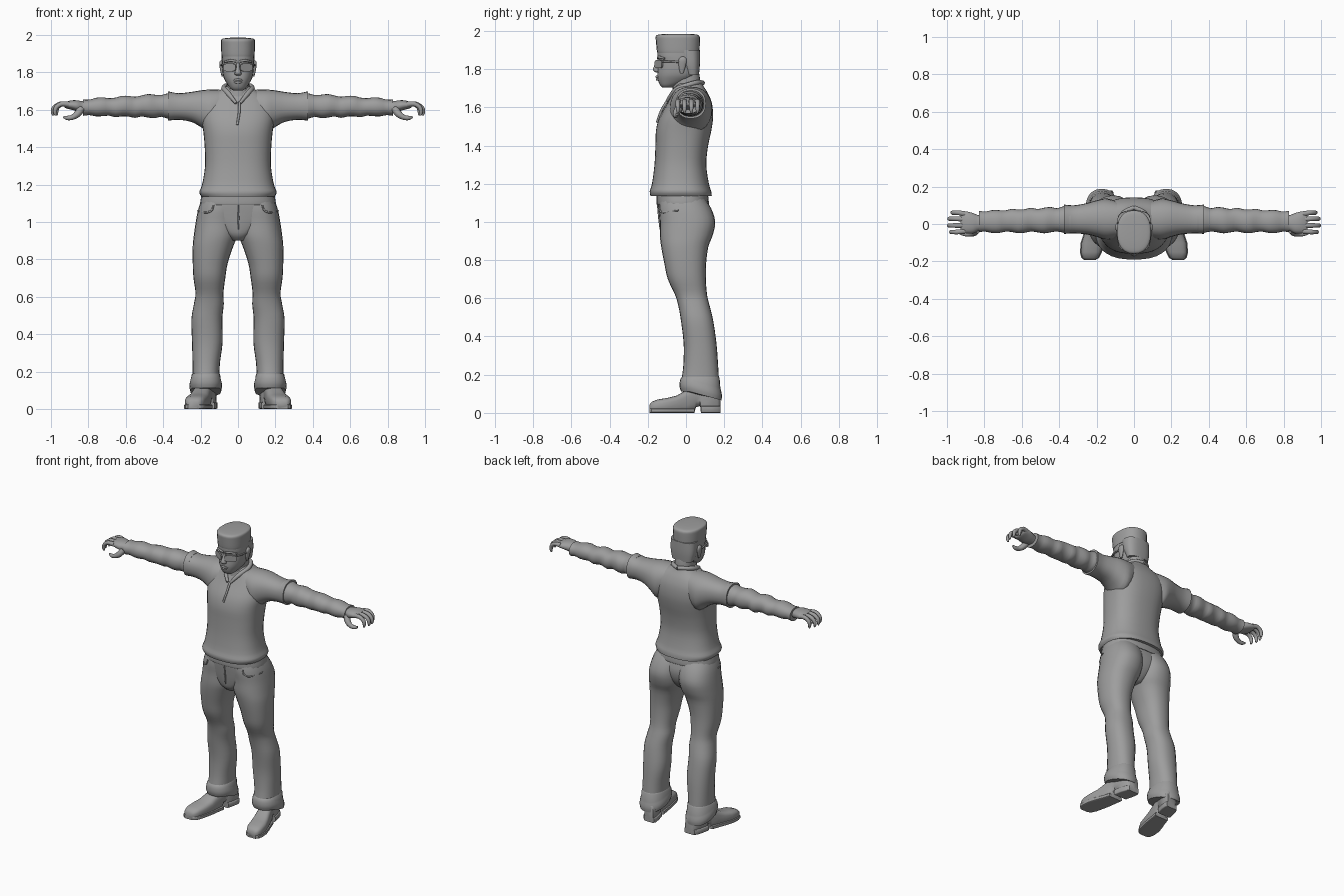
import bpy, bmesh, math
from mathutils import Vector as V

grey = bpy.data.materials.new("plain_grey")
grey.diffuse_color = (0.34, 0.34, 0.34, 1)


def loft(name, rings, seg=24, angle=50):
    """Skin rings of (centre, half axis a, half axis b, roundness power)."""
    bm = bmesh.new()
    loops = []
    for c, a, b, p in rings:
        loop = []
        for i in range(seg):
            t = 2 * math.pi * i / seg
            cs, sn = math.cos(t), math.sin(t)
            u = math.copysign(abs(cs) ** (2 / p), cs)
            w = math.copysign(abs(sn) ** (2 / p), sn)
            loop.append(bm.verts.new(c + a * u + b * w))
        loops.append(loop)
    for l0, l1 in zip(loops, loops[1:]):
        for i in range(seg):
            j = (i + 1) % seg
            bm.faces.new((l0[i], l0[j], l1[j], l1[i]))
    bm.faces.new(loops[0])
    bm.faces.new(loops[-1])
    bmesh.ops.recalc_face_normals(bm, faces=bm.faces)
    me = bpy.data.meshes.new(name)
    bm.to_mesh(me)
    bm.free()
    me.materials.append(grey)
    ob = bpy.data.objects.new(name, me)
    bpy.context.collection.objects.link(ob)
    bpy.ops.object.select_all(action='DESELECT')
    ob.select_set(True)
    bpy.context.view_layer.objects.active = ob
    bpy.ops.object.shade_smooth_by_angle(angle=math.radians(angle))
    return ob


def smooth(rows, n=3):
    """Catmull-Rom interpolation of the table rows."""
    out = []
    for i in range(len(rows) - 1):
        p0, p1 = rows[max(i - 1, 0)], rows[i]
        p2, p3 = rows[i + 1], rows[min(i + 2, len(rows) - 1)]
        for k in range(n):
            t = k / n
            out.append(tuple(b + .5 * t * (c - a + t * (2 * a - 5 * b + 4 * c - d + t * (3 * (b - c) + d - a)))
                             for a, b, c, d in zip(p0, p1, p2, p3)))
    return out + [tuple(rows[-1])]


def upright(name, rows, s=1, p=2.3, n=3, **kw):
    """Rows of (z, x0, x1, y0, y1)."""
    return loft(name, [(V((s * (x0 + x1) / 2, (y0 + y1) / 2, z)), V(((x1 - x0) / 2, 0, 0)),
                        V((0, (y1 - y0) / 2, 0)), p) for z, x0, x1, y0, y1 in smooth(rows, n)], **kw)


def sym(rows):
    return [(z, -w, w, y0, y1) for z, w, y0, y1 in rows]


def sideways(name, rows, s, p=2.2, n=3, **kw):
    """Rows of (x, y0, y1, z0, z1)."""
    return loft(name, [(V((s * x, (y0 + y1) / 2, (z0 + z1) / 2)), V((0, (y1 - y0) / 2, 0)),
                        V((0, 0, (z1 - z0) / 2)), p) for x, y0, y1, z0, z1 in smooth(rows, n)], **kw)


def tube(name, pts, s=1, side=(0, 1, 0), seg=10, n=3):
    """Rows of (x, y, z, radius)."""
    pts = smooth([(s * x, y, z, r) for x, y, z, r in pts], n)
    rings = []
    for i, q in enumerate(pts):
        t = V(pts[min(i + 1, len(pts) - 1)][:3]) - V(pts[max(i - 1, 0)][:3])
        a = t.cross(V(side)).normalized()
        b = t.cross(a).normalized()
        rings.append((V(q[:3]), a * q[3], b * q[3], 2))
    return loft(name, rings, seg)


# Shirt body with loose hem
upright("shirt", sym([
    (1.135, .195, -.185, .135), (1.16, .207, -.19, .132), (1.20, .192, -.178, .12),
    (1.30, .176, -.165, .106), (1.40, .178, -.160, .116), (1.48, .185, -.157, .133),
    (1.55, .195, -.138, .142), (1.62, .190, -.098, .136), (1.67, .155, -.072, .117),
    (1.705, .095, -.06, .095), (1.725, .068, -.05, .085)]), p=2.5, seg=36)

# Neck and open collar
upright("neck", sym([(1.64, .07, -.075, .08), (1.70, .062, -.07, .075),
                     (1.75, .06, -.07, .073), (1.80, .06, -.06, .065)]))
for s, side in ((1, "left"), (-1, "right")):
    tube("collar_" + side, [(0, .088, 1.728, .012), (.055, .06, 1.73, .013), (.076, .005, 1.715, .014),
                            (.055, -.055, 1.69, .014), (.01, -.098, 1.635, .008)], s, (0, 0, 1))
tube("placket", [(.008, -.094, 1.64, .007), (.006, -.128, 1.585, .007), (-.004, -.152, 1.52, .006)],
     side=(1, 0, 0))

# Head with a squared jaw
upright("head", sym([
    (1.703, .026, -.122, -.075), (1.715, .042, -.135, -.045), (1.74, .06, -.146, .02),
    (1.77, .076, -.150, .062), (1.81, .083, -.147, .067), (1.845, .085, -.143, .067),
    (1.87, .086, -.150, .068), (1.92, .085, -.148, .068)]), p=2.35)
# Flat-topped hair: full crown plus the cropped back and sides
upright("hair_top", sym([
    (1.885, .087, -.150, .070), (1.90, .089, -.153, .071), (1.95, .091, -.158, .073),
    (1.972, .090, -.158, .071), (1.981, .078, -.142, .056), (1.985, .04, -.09, .01)]), p=2.35)
upright("hair_back", sym([(1.77, .074, .0, .068), (1.83, .087, -.025, .073), (1.90, .089, -.05, .073)]), p=2.6)

# Nose, lips and brow
upright("nose", sym([(1.782, .009, -.158, -.135), (1.79, .018, -.170, -.13), (1.80, .017, -.173, -.13),
                     (1.825, .010, -.163, -.13), (1.85, .009, -.152, -.13)]), seg=12)
tube("upper_lip", [(-.03, -.138, 1.755, .003), (0, -.154, 1.76, .007), (.03, -.138, 1.755, .003)], side=(0, 0, 1))
tube("lower_lip", [(-.026, -.137, 1.748, .003), (0, -.151, 1.746, .007), (.026, -.137, 1.748, .003)], side=(0, 0, 1))

for s, side in ((1, "left"), (-1, "right")):
    # Spectacles
    d = V((s * .033, .019, 0))
    nrm = V((s * .5, -.86, 0)) * .004
    mid = V((s * .044, -.143, 1.826))
    loft("lens_" + side, [(mid - nrm, d, V((0, 0, .021)), 3.5), (mid + nrm, d, V((0, 0, .021)), 3.5)], 20, 30)
    tube("temple_" + side, [(.074, -.125, 1.84, .005), (.086, -.08, 1.84, .005), (.09, -.02, 1.836, .005)],
         s, (0, 0, 1), 8)
    tube("brow_" + side, [(.008, -.147, 1.858, .006), (.04, -.142, 1.863, .007), (.072, -.112, 1.855, .005)],
         s, (0, 0, 1), 8)
    # Ear
    upright("ear_" + side, [(1.778, .078, .088, -.03, -.015), (1.80, .078, .093, -.036, -.006),
                            (1.84, .078, .100, -.040, .004), (1.858, .08, .098, -.034, 0),
                            (1.865, .082, .09, -.022, -.01)], s, seg=14)

    # Short over-sleeve
    sideways("short_sleeve_" + side, [
        (.06, -.06, .11, 1.56, 1.705), (.14, -.085, .135, 1.47, 1.708), (.195, -.07, .128, 1.505, 1.704),
        (.25, -.056, .112, 1.535, 1.695), (.32, -.050, .10, 1.546, 1.688), (.375, -.053, .104, 1.541, 1.699)],
        s, p=2.3)
    # Wrinkled long sleeve
    rows = []
    for i in range(15):
        t = i / 14
        k = .006 * math.sin(i * 2.3) * (1 - .5 * t)
        j = .005 * math.sin(i * 1.7 + 1)
        rows.append((.34 + .49 * t, -.045 - j, .093 - .025 * t + k,
                     1.555 + .014 * t - k, 1.688 - .032 * t + j))
    sideways("long_sleeve_" + side, rows, s, n=2)

    # Hand with curled fingers and the thumb beneath
    sideways("palm_" + side, [
        (.79, -.032, .045, 1.582, 1.645), (.83, -.036, .047, 1.588, 1.645), (.86, -.050, .058, 1.592, 1.650),
        (.89, -.050, .066, 1.600, 1.650), (.92, -.046, .066, 1.608, 1.642), (.928, -.035, .055, 1.615, 1.635)], s)
    for f, (y, ln) in enumerate(((-.038, .070), (-.007, .082), (.025, .080), (.054, .062))):
        y2 = y * 1.12
        tube("finger_%d_%s" % (f + 1, side), [
            (.905, y, 1.628, .015), (.915 + ln * .4, y2, 1.631, .013), (.915 + ln * .82, y2, 1.612, .012),
            (.91 + ln * .98, y2, 1.586, .010), (.908 + ln * .96, y2, 1.570, .005)], s)
    tube("thumb_" + side, [(.838, -.03, 1.606, .020), (.858, -.047, 1.578, .019), (.885, -.054, 1.560, .014),
                           (.912, -.052, 1.556, .012), (.932, -.048, 1.562, .006)], s)

    # Trouser leg with turned-up cuff
    upright("trouser_leg_" + side, [
        (1.13, -.02, .190, -.135, .095), (1.07, -.012, .212, -.142, .132), (1.00, -.004, .226, -.137, .153),
        (.93, .002, .236, -.137, .140), (.87, .025, .242, -.130, .117), (.78, .055, .242, -.113, .105),
        (.70, .068, .238, -.095, .104), (.62, .078, .227, -.058, .110), (.56, .076, .236, -.040, .124),
        (.48, .084, .249, -.026, .143), (.36, .082, .246, -.012, .160), (.25, .096, .243, -.014, .168),
        (.185, .100, .243, -.022, .172)], s)
    cuff = upright("cuff_" + side, [(.195, .102, .238, -.015, .168), (.175, .092, .252, -.03, .180),
                                    (.14, .085, .260, -.034, .188), (.112, .090, .255, -.026, .186)], s)
    for v in cuff.data.vertices:  # the cuff hangs lower at the heel
        if v.co.z < .18:
            v.co.z -= max(0, v.co.y - .02) * .28
    # Pocket seam
    tube("pocket_seam_" + side, [(.13, -.137, 1.09, .004), (.142, -.137, 1.06, .005),
                                 (.175, -.118, 1.05, .005), (.215, -.04, 1.06, .004)], s, (0, 0, 1), 8)

    # Shoe turned slightly outward: y, centre x, half width, underside, top
    shoe = [(-.192, .236, .026, .004, .042), (-.18, .234, .043, 0, .058), (-.15, .230, .054, 0, .070),
            (-.10, .222, .058, 0, .078), (-.05, .209, .055, 0, .090), (0, .196, .049, 0, .118),
            (.045, .185, .045, .004, .14), (.052, .183, .044, .03, .14), (.074, .178, .043, .036, .14),
            (.078, .176, .045, 0, .14), (.13, .164, .046, 0, .14), (.165, .156, .042, 0, .13),
            (.18, .152, .032, 0, .11)]
    loft("shoe_" + side, [(V((s * cx, y, (z0 + z1) / 2)), V((hw, 0, 0)), V((0, 0, (z1 - z0) / 2)), 3)
                          for y, cx, hw, z0, z1 in shoe])
    # Flat sole that flares past the upper
    for part, sel, h in (("sole", shoe[:7], .024), ("heel", shoe[9:], .036)):
        loft(part + "_" + side, [(V((s * cx, y, h / 2)), V((hw + .005, 0, 0)), V((0, 0, h / 2)), 8)
                                 for y, cx, hw, z0, z1 in sel], 24, 35)

# Trouser seat joining the legs, and waistband
upright("trouser_seat", sym([
    (1.15, .185, -.145, .105), (1.10, .196, -.148, .112), (1.04, .20, -.142, .125),
    (.98, .15, -.135, .115), (.93, .075, -.125, .085), (.90, .035, -.095, .05)]), p=2.5)
upright("waistband", sym([(1.09, .200, -.152, .118), (1.10, .203, -.155, .12), (1.145, .195, -.155, .115)]), p=2.5)
tube("fly_seam", [(.0, -.148, 1.09, .004), (.002, -.141, 1.02, .005), (0, -.134, .96, .004)], side=(1, 0, 0), seg=8)
